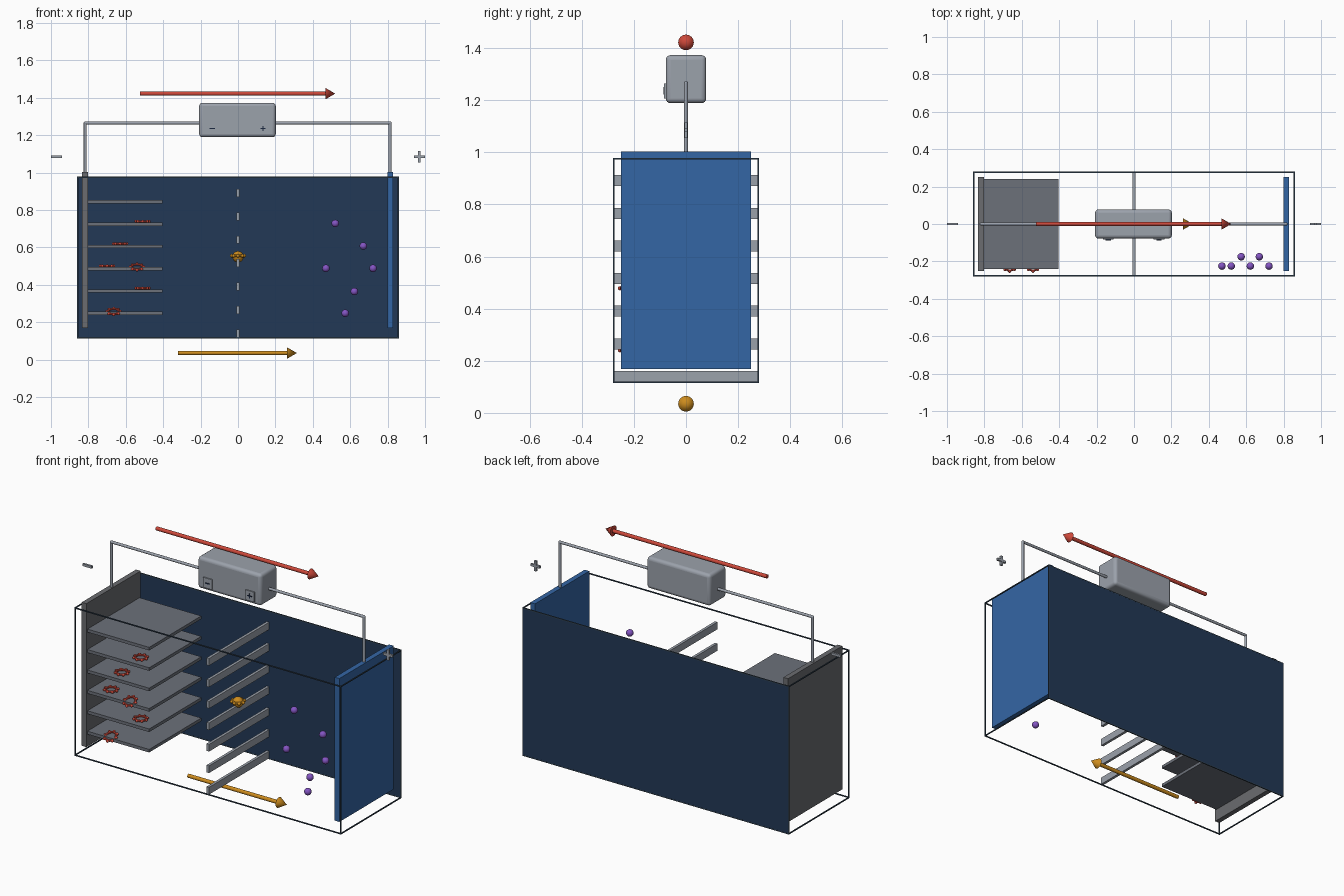
import bpy, bmesh
from math import pi, radians, cos, sin
from mathutils import Matrix, Vector

if "Cube" in bpy.data.objects:
    bpy.data.objects.remove(bpy.data.objects["Cube"], do_unlink=True)


def material(name, r, g, b):
    m = bpy.data.materials.new(name)
    m.use_nodes = True
    m.diffuse_color = (r, g, b, 1)
    m.node_tree.nodes["Principled BSDF"].inputs["Base Color"].default_value = (r, g, b, 1)
    return m


navy = material("navy wall", 0.016, 0.04, 0.093)
blue = material("blue plate", 0.034, 0.133, 0.376)
dark_grey = material("dark grey plate", 0.145, 0.15, 0.16)
shelf_grey = material("shelf grey", 0.15, 0.165, 0.195)
silver = material("silver", 0.33, 0.36, 0.41)
steel = material("dark steel frame", 0.032, 0.058, 0.09)
red = material("red", 0.61, 0.065, 0.042)
orange = material("orange", 0.61, 0.262, 0.013)
purple = material("purple", 0.231, 0.091, 0.546)
ink = material("dark symbol", 0.01, 0.02, 0.05)


def finish(name, bm, mat, smooth=False):
    mesh = bpy.data.meshes.new(name)
    bmesh.ops.recalc_face_normals(bm, faces=bm.faces[:])
    bm.to_mesh(mesh)
    bm.free()
    mesh.materials.append(mat)
    ob = bpy.data.objects.new(name, mesh)
    bpy.context.collection.objects.link(ob)
    if smooth:
        bpy.ops.object.select_all(action='DESELECT')
        ob.select_set(True)
        bpy.context.view_layer.objects.active = ob
        bpy.ops.object.shade_smooth_by_angle(angle=radians(40))
    return ob


def add_box(bm, center, size):
    bmesh.ops.create_cube(bm, size=1, matrix=Matrix.Translation(center) @ Matrix.Diagonal((*size, 1)))


def add_rod(bm, a, b, r1, r2=None, segments=16):
    a, b = Vector(a), Vector(b)
    d = b - a
    turn = d.to_track_quat('Z', 'Y').to_matrix().to_4x4()
    bmesh.ops.create_cone(bm, cap_ends=True, segments=segments, radius1=r1,
                          radius2=r1 if r2 is None else r2, depth=d.length,
                          matrix=Matrix.Translation((a + b) / 2) @ turn)


def add_ball(bm, center, r, u=16, v=10):
    bmesh.ops.create_uvsphere(bm, u_segments=u, v_segments=v, radius=r,
                              matrix=Matrix.Translation(center))


def box(name, center, size, mat):
    bm = bmesh.new()
    add_box(bm, center, size)
    return finish(name, bm, mat)


def add_ring(bm, center, radius, thick, knobs, tilt=0):
    # Round band with small knobs around its rim
    place = Matrix.Translation(center) @ Matrix.Rotation(tilt, 4, 'X')
    n, k = 24, 8
    loops = []
    for i in range(n):
        a = 2 * pi * i / n
        loop = []
        for j in range(k):
            b = 2 * pi * j / k
            r = radius + thick * cos(b)
            loop.append(bm.verts.new(place @ Vector((r * cos(a), r * sin(a), thick * sin(b)))))
        loops.append(loop)
    for i in range(n):
        p, q = loops[i], loops[(i + 1) % n]
        for j in range(k):
            bm.faces.new((p[j], q[j], q[(j + 1) % k], p[(j + 1) % k]))
    for i in range(knobs):
        a = 2 * pi * i / knobs
        r = radius + thick
        add_ball(bm, place @ Vector((r * cos(a), r * sin(a), 0)), thick * 1.3, 10, 6)


# Open cell: back wall and thin edge frame
W, D, LOW, HIGH = 0.857, 0.277, 0.117, 0.975
box("back_wall", (0, 0.277, (LOW + HIGH) / 2), (1.715, 0.005, HIGH - LOW), navy)
bm = bmesh.new()
T = 0.006
for s in (-1, 1):
    for z in (LOW, HIGH):
        add_box(bm, (0, s * D, z), (2 * W + T, T, T))
        add_box(bm, (s * W, 0, z), (T, 2 * D + T, T))
    for t in (-1, 1):
        add_box(bm, (s * W, t * D, (LOW + HIGH) / 2), (T, T, HIGH - LOW))
finish("cell_frame", bm, steel)

# End plates
box("left_end_plate", (-0.818, 0, 0.586), (0.03, 0.5, 0.836), dark_grey)
box("right_end_plate", (0.814, 0, 0.586), (0.03, 0.5, 0.836), blue)

# Stacked shelves on the grey plate
shelf_z = [0.248 + 0.119 * i for i in range(6)]
bm = bmesh.new()
for z in shelf_z:
    add_box(bm, (-0.604, 0, z), (0.398, 0.48, 0.018))
finish("shelves", bm, shelf_grey)

# Separator slats
bm = bmesh.new()
for i in range(7):
    add_box(bm, (0, 0, 0.14 + 0.1252 * i), (0.016, 0.556, 0.042))
finish("separator_slats", bm, silver)

# Red rings: some lie flat on the shelves, two lean over the front edge
bm = bmesh.new()
for x, level in ((-0.51, 4), (-0.63, 3), (-0.70, 2), (-0.51, 1)):
    add_ring(bm, (x, -0.168, shelf_z[level] + 0.015), 0.03, 0.006, 8)
for x, level in ((-0.54, 2), (-0.665, 0)):
    add_ring(bm, (x, -0.222, shelf_z[level] + 0.009), 0.03, 0.006, 8, radians(28))
finish("shelf_rings", bm, red, True)

# Purple balls near the blue plate
bm = bmesh.new()
for x, y, z in ((0.52, -0.225, 0.728), (0.67, -0.175, 0.607), (0.47, -0.225, 0.488),
                (0.722, -0.225, 0.488), (0.622, -0.225, 0.364), (0.573, -0.175, 0.248)):
    add_ball(bm, (x, y, z), 0.02)
finish("purple_balls", bm, purple, True)

# Orange ball with knobbed band
bm = bmesh.new()
add_ball(bm, (0, 0, 0.55), 0.03)
add_ring(bm, (0, 0, 0.555), 0.027, 0.007, 8)
finish("orange_ball", bm, orange, True)


# Direction arrows
def arrow(name, x0, x1, z, mat):
    bm = bmesh.new()
    add_rod(bm, (x0, 0, z), (x1 - 0.05, 0, z), 0.011, segments=20)
    add_rod(bm, (x1 - 0.052, 0, z), (x1, 0, z), 0.03, 0, 24)
    finish(name, bm, mat, True)


arrow("upper_arrow", -0.525, 0.52, 1.422, red)
arrow("lower_arrow", -0.32, 0.315, 0.035, orange)

# Power unit with rounded edges
unit = box("power_unit", (-0.003, 0, 1.281), (0.41, 0.155, 0.184), silver)
bev = unit.modifiers.new("rounding", 'BEVEL')
bev.width, bev.segments = 0.018, 4
bpy.ops.object.select_all(action='DESELECT')
unit.select_set(True)
bpy.context.view_layer.objects.active = unit
bpy.ops.object.shade_smooth_by_angle(angle=radians(40))

# Terminal pads with painted symbols
pads, marks = bmesh.new(), bmesh.new()
for x in (-0.138, 0.134):
    add_box(pads, (x, -0.08, 1.236), (0.058, 0.008, 0.058))
    add_box(marks, (x, -0.085, 1.236), (0.028, 0.004, 0.006))
add_box(marks, (0.134, -0.085, 1.236), (0.006, 0.0038, 0.028))
finish("terminal_pads", pads, silver)
finish("terminal_marks", marks, ink)

# Wires from the unit to the plates
bm = bmesh.new()
for x in (-0.817, 0.813):
    add_rod(bm, (0, 0, 1.265), (x, 0, 1.265), 0.008)
    add_rod(bm, (x, 0, 1.0), (x, 0, 1.265), 0.008)
    add_ball(bm, (x, 0, 1.265), 0.008)
finish("wires", bm, silver, True)

# Free-standing minus and plus signs
box("minus_sign", (-0.97, 0, 1.085), (0.06, 0.012, 0.014), silver)
bm = bmesh.new()
add_box(bm, (0.97, 0, 1.085), (0.06, 0.012, 0.014))
add_box(bm, (0.97, 0, 1.085), (0.014, 0.0118, 0.06))
finish("plus_sign", bm, silver)
